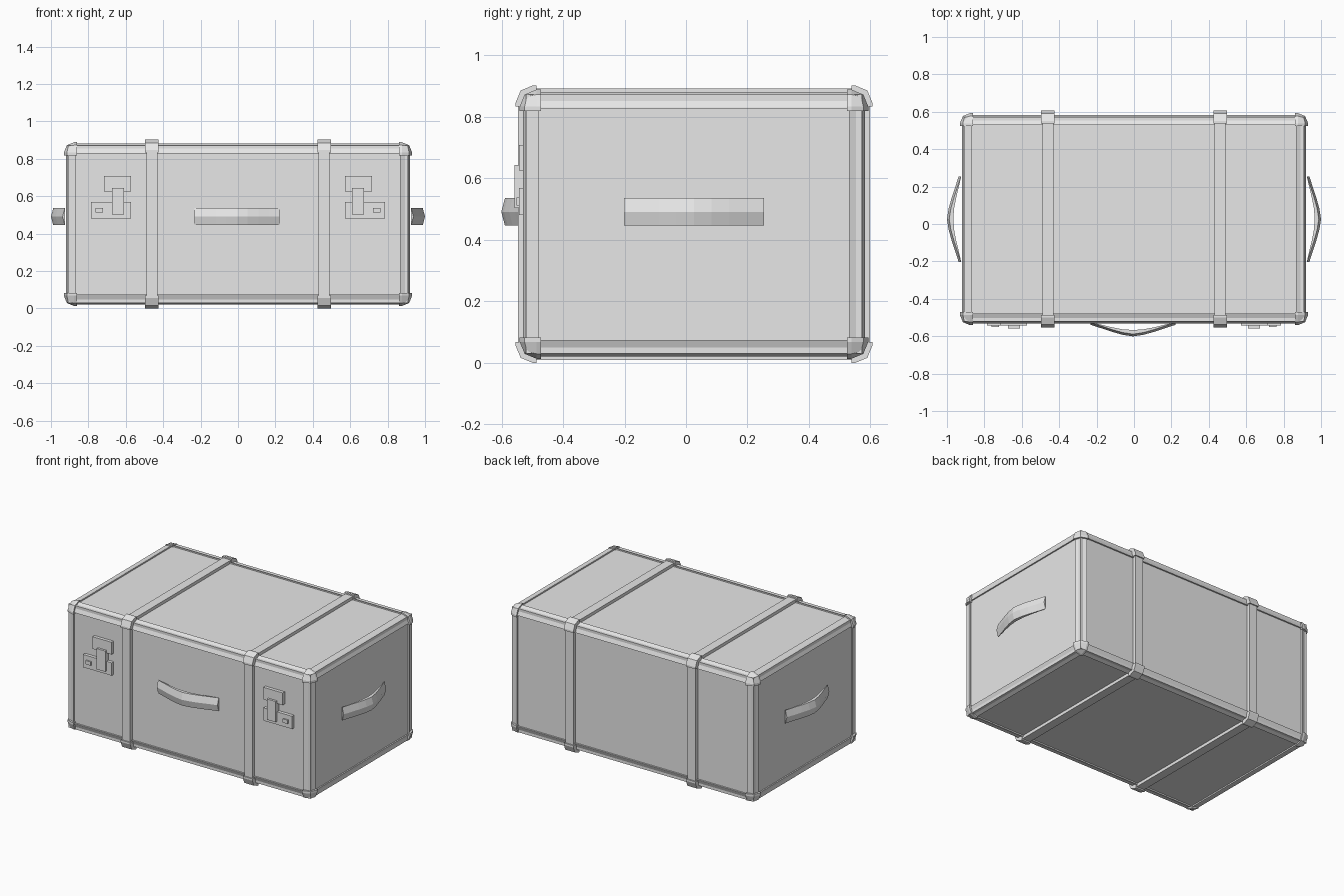
import bpy, bmesh
from itertools import product
from mathutils import Vector

default_cube = bpy.data.objects.get("Cube")
if default_cube:
    bpy.data.objects.remove(default_cube)

grey = bpy.data.materials.new("light_grey")
grey.use_nodes = True
grey.diffuse_color = (0.8, 0.8, 0.8, 1)
grey.node_tree.nodes["Principled BSDF"].inputs["Base Color"].default_value = (0.8, 0.8, 0.8, 1)

CENTRE = Vector((0, 0.026, 0.451))
PANEL = Vector((0.91, 0.547, 0.421))
TRIM = Vector((0.919, 0.557, 0.43))
CORNER = Vector((0.931, 0.567, 0.438))
STRAP = Vector((0, 0.572, 0.442))
PAD = Vector((0, 0.58, 0.451))


def finish(name, bm):
    bmesh.ops.recalc_face_normals(bm, faces=bm.faces)
    mesh = bpy.data.meshes.new(name)
    bm.to_mesh(mesh)
    bm.free()
    mesh.materials.append(grey)
    obj = bpy.data.objects.new(name, mesh)
    bpy.context.collection.objects.link(obj)
    return obj


def block(name, lo, hi, signs=(0, 0, 0), bevel=0, both=False):
    """Box whose edges on two outward sides are rounded in two steps."""
    bm = bmesh.new()
    bmesh.ops.create_cube(bm, size=1)
    lo, hi = Vector(lo), Vector(hi)
    mid, size = (lo + hi) / 2, hi - lo

    def is_outer(edge):
        a, b = edge.verts
        shared = [i for i in range(3) if signs[i] and a.co[i] * b.co[i] > 0
                  and abs(a.co[i] - b.co[i]) < 0.1
                  and (both or a.co[i] * signs[i] > 0)]
        return len(shared) > 1

    edges = [e for e in bm.edges if bevel and is_outer(e)]
    for v in bm.verts:
        v.co = Vector(c * s for c, s in zip(v.co, size)) + mid
    if edges:
        bmesh.ops.bevel(bm, geom=edges, offset=bevel, segments=2,
                        profile=0.5, affect='EDGES')
    return finish(name, bm)


def edge_block(name, signs, half, size, span, bevel, shift=0):
    """Block hugging the outer edge or corner given by signs."""
    lo, hi = Vector(), Vector()
    for i, s in enumerate(signs):
        ends = (s * half[i], s * (half[i] - size)) if s else (shift - span[i], shift + span[i])
        lo[i], hi[i] = min(ends), max(ends)
    return block(name, CENTRE + lo, CENTRE + hi, signs, bevel)


# Trunk body
block("trunk_body", CENTRE - PANEL, CENTRE + PANEL)

# Edge trims and corner caps
for signs in product((-1, 0, 1), repeat=3):
    used = sum(map(abs, signs))
    if used == 2:
        edge_block("edge_trim", signs, TRIM, 0.053, TRIM - Vector((0.03, 0.03, 0.03)), 0.051)
    elif used == 3:
        edge_block("corner_cap", signs, CORNER, 0.07, CORNER, 0.055)

# Straps round the trunk, with thicker pads over the edges
for x in (-0.46, 0.46):
    half = STRAP + Vector((0.03, 0, 0))
    mid = CENTRE + Vector((x, 0, 0))
    block("strap", mid - half, mid + half, (0, 1, 1), 0.055, both=True)
    for y, z in product((-1, 1), repeat=2):
        edge_block("strap_pad", (0, y, z), PAD, 0.068, (0.036, 0, 0), 0.055, x)


# Bowed handles with a ridge along the outside
def handle(name, origin, along, out):
    rise = [0.014, 0.032, 0.051, 0.067, 0.076]
    rise += rise[-2::-1]
    bm = bmesh.new()
    rings = []
    for i, h in enumerate(rise):
        u = i / 4 - 1
        inner = h - 0.014 - 0.02 * (1 - abs(u))
        section = [(inner, -0.045), (h - 0.012, -0.045), (h, 0),
                   (h - 0.012, 0.045), (inner, 0.045)]
        rings.append([bm.verts.new(origin + along * u * 0.228 + out * d + Vector((0, 0, z)))
                      for d, z in section])
    for a, b in zip(rings, rings[1:]):
        for j in range(5):
            k = (j + 1) % 5
            bm.faces.new((a[j], a[k], b[k], b[j]))
    bm.faces.new(rings[0])
    bm.faces.new(rings[-1])
    finish(name, bm)


X, Y = Vector((1, 0, 0)), Vector((0, 1, 0))
FRONT = CENTRE.y - PANEL.y
handle("front_handle", Vector((-0.005, FRONT - 0.004, 0.491)), X, -Y)
for side, name in ((1, "left_handle"), (-1, "right_handle")):
    handle(name, Vector((side * 0.924, CENTRE.y, 0.491)), Y, X * side)

# Latches: upper plate, lower plate, hasp and catch, mirrored
LATCH = {
    "latch_upper_plate": (0.572, 0.717, 0.625, 0.708, 0.022),
    "latch_lower_plate": (0.572, 0.787, 0.481, 0.568, 0.022),
    "latch_hasp": (0.609, 0.674, 0.503, 0.644, 0.037),
    "latch_catch": (0.723, 0.761, 0.512, 0.537, 0.031),
}
for side in (-1, 1):
    for name, (x0, x1, z0, z1, depth) in LATCH.items():
        a, b = sorted((side * x0, side * x1))
        block(name, (a, FRONT - depth, z0), (b, FRONT + 0.01, z1))
